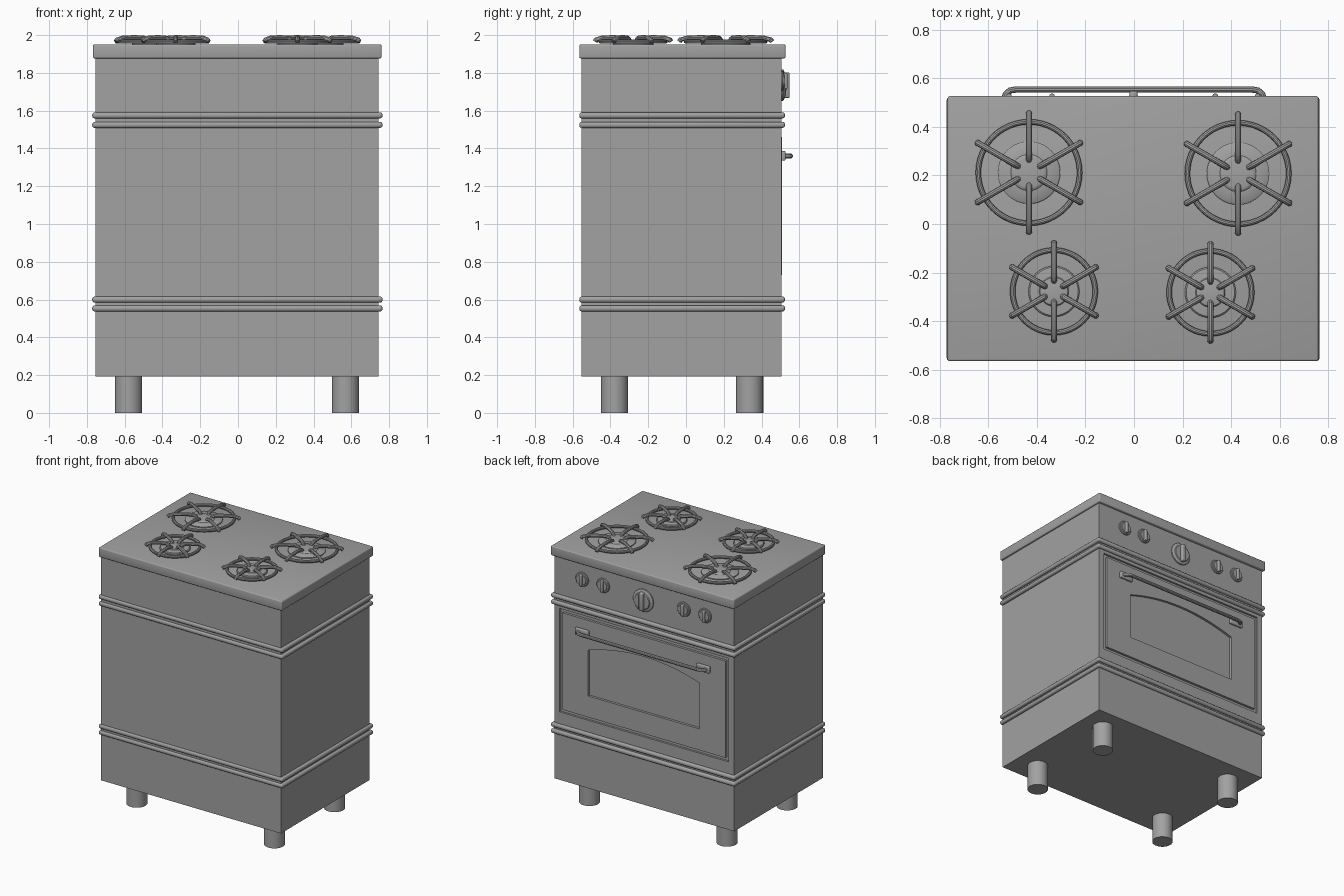
import bpy, bmesh, math
from mathutils import Matrix, Vector

if "Cube" in bpy.data.objects:
    bpy.data.objects.remove(bpy.data.objects["Cube"], do_unlink=True)

GREY = (0.36, 0.36, 0.36, 1)
mat = bpy.data.materials.new("enamel_grey")
mat.use_nodes = True
mat.diffuse_color = GREY
mat.node_tree.nodes["Principled BSDF"].inputs["Base Color"].default_value = GREY


def finish(ob):
    """Select, convert to mesh, colour and shade one part."""
    bpy.ops.object.select_all(action='DESELECT')
    ob.select_set(True)
    bpy.context.view_layer.objects.active = ob
    if ob.type == 'CURVE':
        bpy.ops.object.convert(target='MESH')
        ob = bpy.context.object
    ob.data.materials.clear()
    ob.data.materials.append(mat)
    bpy.ops.object.shade_smooth_by_angle(angle=math.radians(35))
    return ob


def link(name, data):
    ob = bpy.data.objects.new(name, data)
    bpy.context.collection.objects.link(ob)
    return ob


def box(name, lo, hi, bevel=0.0, segments=3):
    lo, hi = Vector(lo), Vector(hi)
    bm = bmesh.new()
    bmesh.ops.create_cube(bm, size=1)
    for v in bm.verts:
        v.co = Vector(c * s for c, s in zip(v.co, hi - lo)) + (lo + hi) / 2
    if bevel:
        bmesh.ops.bevel(bm, geom=bm.edges[:], offset=bevel, segments=segments,
                        profile=0.5, affect='EDGES', clamp_overlap=True)
    me = bpy.data.meshes.new(name)
    bm.to_mesh(me)
    bm.free()
    return finish(link(name, me))


def lathe(name, profile, place, steps=40):
    """Spin a (radius, height) profile around z, then move it by a matrix."""
    bm = bmesh.new()
    vs = [bm.verts.new((r, 0, h)) for r, h in profile]
    es = [bm.edges.new(p) for p in zip(vs, vs[1:])]
    bmesh.ops.spin(bm, geom=vs + es, cent=(0, 0, 0), axis=(0, 0, 1),
                   angle=math.tau, steps=steps)
    bmesh.ops.remove_doubles(bm, verts=bm.verts[:], dist=1e-5)
    bmesh.ops.recalc_face_normals(bm, faces=bm.faces[:])
    bm.transform(place)
    me = bpy.data.meshes.new(name)
    bm.to_mesh(me)
    bm.free()
    return finish(link(name, me))


def tube(name, lines, radius, cyclic=False, resolution=3):
    cu = bpy.data.curves.new(name, 'CURVE')
    cu.dimensions = '3D'
    cu.bevel_depth, cu.bevel_resolution = radius, resolution
    cu.use_fill_caps = True
    for pts in lines:
        sp = cu.splines.new('POLY')
        sp.points.add(len(pts) - 1)
        for p, co in zip(sp.points, pts):
            p.co = (*co, 1)
        sp.use_cyclic_u = cyclic
    return finish(link(name, cu))


def panel(name, outlines, back, front):
    """Flat upright plate from (x, z) outlines; inner outlines become holes."""
    cu = bpy.data.curves.new(name, 'CURVE')
    cu.dimensions, cu.fill_mode = '2D', 'BOTH'
    cu.extrude = (front - back) / 2
    for pts in outlines:
        sp = cu.splines.new('POLY')
        sp.points.add(len(pts) - 1)
        for p, (x, z) in zip(sp.points, pts):
            p.co = (x, z, 0, 1)
        sp.use_cyclic_u = True
    ob = link(name, cu)
    ob.rotation_euler.x = math.pi / 2
    ob.location = (CX, (front + back) / 2, 0)
    return finish(ob)


def rect(w, z0, z1):
    return [(-w, z0), (w, z0), (w, z1), (-w, z1)]


CX = -0.005                      # centre line of the cabinet
FACE, INNER = 0.505, 0.49        # door side surface and recess floor
HALF = 0.75

# Cabinet, cooktop and door surround
box("cabinet", (CX - HALF, -0.553, 0.193), (CX + HALF, INNER, 1.9))
panel("door_surround", [rect(HALF, 0.193, 1.9), rect(0.705, 0.705, 1.485)], INNER, FACE)
box("cooktop", (-0.768, -0.565, 1.877), (0.76, 0.527, 1.95), 0.008)

# Oven door with an arched window opening
arch = [(0.465 * math.cos(a), 1.235 + 0.075 * math.sin(a) ** 2)
        for a in (math.pi * i / 24 for i in range(25))]
window = [(-0.465, 0.89), (0.465, 0.89)] + arch
panel("oven_door", [rect(0.68, 0.73, 1.46), window], INNER, FACE + 0.003)

# Trim bands around the cabinet
for i, z in enumerate((0.553, 0.6, 1.525, 1.575)):
    box(f"trim_band_{i + 1}", (-0.772, -0.565, z - 0.016), (0.765, 0.524, z + 0.016), 0.013)

# Legs
for x in (-0.579, 0.569):
    for y in (-0.378, 0.337):
        lathe("leg", [(0, 0), (0.072, 0), (0.072, 0.2), (0, 0.2)],
              Matrix.Translation((x, y, 0)), 32)


# Burners: cap, support ring and six arched prongs
def burner(name, x, y, s):
    place = Matrix.Translation((x, y, 1.945))
    cap = [(0.129, 0), (0.129, 0.012), (0.122, 0.017), (0.075, 0.02),
           (0.07, 0.025), (0.06, 0.027), (0, 0.028)]
    lathe(name + "_cap", [(r * s, h) for r, h in cap], place)
    circle = [(x + 0.209 * s * math.cos(a), y + 0.209 * s * math.sin(a), 1.966)
              for a in (math.tau * i / 48 for i in range(48))]
    tube(name + "_ring", [circle], 0.011, True)
    arc = [(0.246, 1.966), (0.238, 1.976), (0.2, 1.986), (0.13, 1.988),
           (0.08, 1.986), (0.06, 1.979), (0.05, 1.964)]
    prongs = []
    for k in range(6):
        a = math.radians(30 + 60 * k)
        prongs.append([(x + r * s * math.cos(a), y + r * s * math.sin(a), z) for r, z in arc])
    tube(name + "_prongs", prongs, 0.0125)


burner("large_burner_right", -0.433, 0.212, 1)
burner("large_burner_left", 0.429, 0.208, 1)
burner("small_burner_right", -0.33, -0.278, 0.815)
burner("small_burner_left", 0.315, -0.282, 0.815)


# Control knobs with an upright grip
def knob(name, x, z, r, depth):
    place = Matrix.Translation((x, FACE - 0.002, z)) @ Matrix.Rotation(-math.pi / 2, 4, 'X')
    d = depth
    lathe(name + "_dial", [(0, 0), (r, 0), (r, 0.25 * d), (0.92 * r, 0.38 * d),
                           (0.75 * r, 0.42 * d), (0.7 * r, 0.55 * d), (0, 0.6 * d)], place)
    box(name + "_grip", (x - 0.2 * r, FACE, z - 0.82 * r),
        (x + 0.2 * r, FACE + d, z + 0.82 * r), 0.12 * r)


for x in (-0.515, -0.338, 0.335, 0.51):
    knob("small_knob", x, 1.757, 0.053, 0.032)
knob("oven_knob", -0.002, 1.735, 0.083, 0.044)

# Door handle on two mounts
for side in (-1, 1):
    box("handle_mount", (side * 0.505 - 0.055, FACE, 1.336),
        (side * 0.505 + 0.055, FACE + 0.022, 1.386), 0.006)
half = [(0.535, 0.515), (0.528, 0.536), (0.512, 0.55), (0.49, 0.554)]
bar = [(-x, y, 1.36) for x, y in half] + [(x, y, 1.36) for x, y in reversed(half)]
tube("door_handle", [bar], 0.013)
